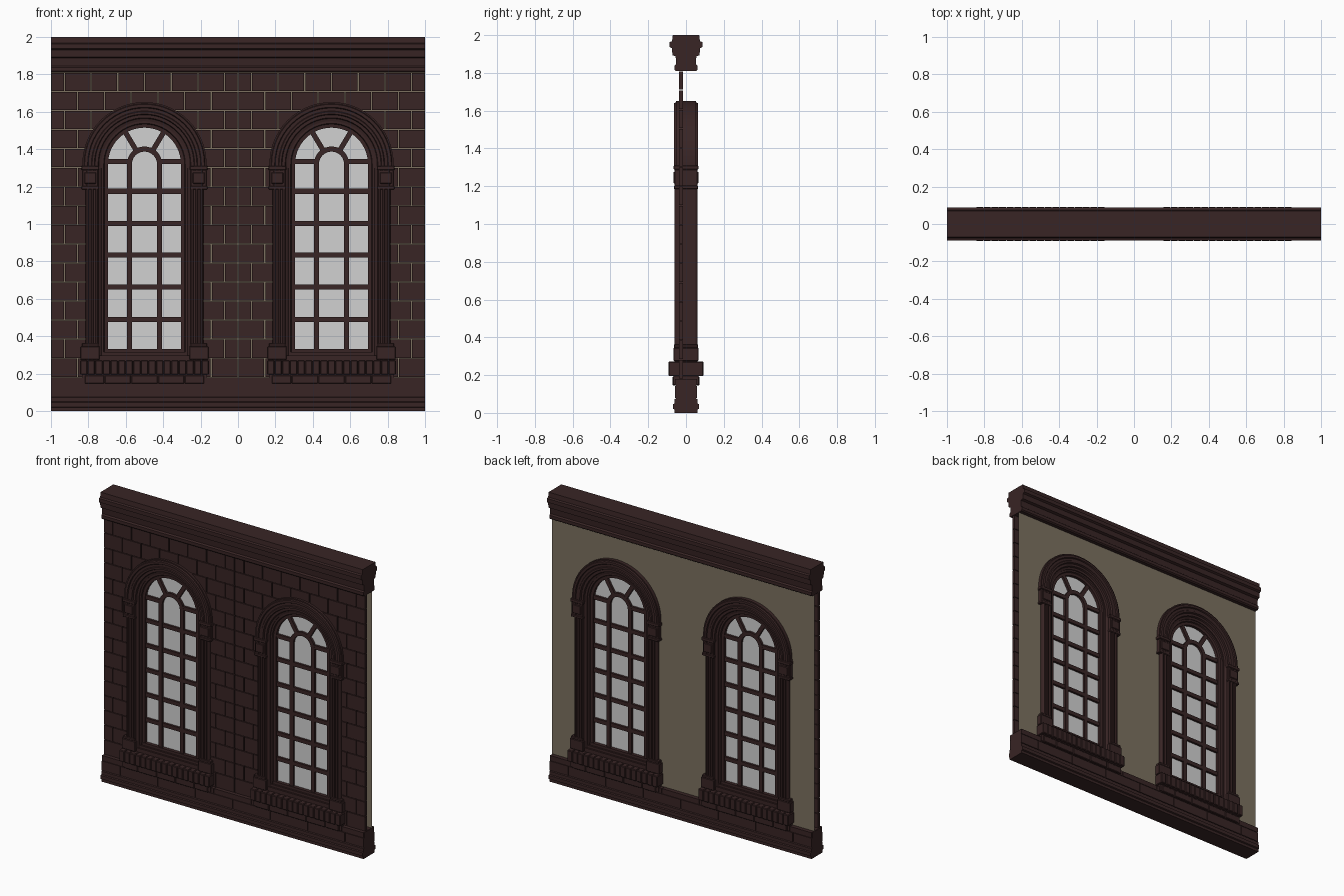
import bpy, bmesh, math
from mathutils import Matrix, Vector

if "Cube" in bpy.data.objects:
    bpy.data.objects.remove(bpy.data.objects["Cube"])


def material(name, rgb):
    m = bpy.data.materials.new(name)
    m.diffuse_color = (*rgb, 1)
    m.use_nodes = True
    m.node_tree.nodes["Principled BSDF"].inputs["Base Color"].default_value = m.diffuse_color
    return m


BROWN = material("dark brown stone", (0.040, 0.018, 0.018))
PLASTER = material("olive plaster", (0.20, 0.165, 0.115))
GLASS = material("pale glass", (0.64, 0.64, 0.64))

SPRING = 1.32            # height where the arches start
SEG = 28                 # arch segments
WALL_LOW, WALL_TOP = 0.18, 1.81


def finish(bm, name, mat, smooth=False, bevel=0):
    if bevel:
        bmesh.ops.bevel(bm, geom=bm.edges[:], offset=bevel, segments=1, affect='EDGES')
    bmesh.ops.recalc_face_normals(bm, faces=bm.faces[:])
    me = bpy.data.meshes.new(name)
    bm.to_mesh(me)
    bm.free()
    me.materials.append(mat)
    ob = bpy.data.objects.new(name, me)
    bpy.context.collection.objects.link(ob)
    if smooth:
        bpy.ops.object.select_all(action='DESELECT')
        ob.select_set(True)
        bpy.context.view_layer.objects.active = ob
        bpy.ops.object.shade_smooth_by_angle(angle=math.radians(25))
    return ob


def box(bm, x0, x1, y0, y1, z0, z1, turn=Matrix()):
    size = Matrix.Diagonal((x1 - x0, y1 - y0, z1 - z0, 1))
    place = Matrix.Translation(((x0 + x1) / 2, (y0 + y1) / 2, (z0 + z1) / 2))
    bmesh.ops.create_cube(bm, size=1, matrix=turn @ place @ size)


def loft(bm, rings):
    """Skin closed cross-sections into a capped solid."""
    rows = [[bm.verts.new(p) for p in r] for r in rings]
    n = len(rows[0])
    for a, b in zip(rows, rows[1:]):
        for i in range(n):
            j = (i + 1) % n
            bm.faces.new((a[i], a[j], b[j], b[i]))
    bm.faces.new(rows[0])
    bm.faces.new(rows[-1])


def both_sides(half):
    """Mirror a front half profile (u, depth) to the back."""
    return [(u, -d) for u, d in half] + [(u, d) for u, d in reversed(half)]


def arch_sweep(bm, cx, half, foot, zc=SPRING):
    prof = both_sides(half)
    stations = [(1, 0, foot)]
    stations += [(math.cos(math.pi * i / SEG), math.sin(math.pi * i / SEG), zc)
                 for i in range(SEG + 1)]
    stations.append((-1, 0, foot))
    loft(bm, [[(cx + r * dx, y, z + r * dz) for r, y in prof] for dx, dz, z in stations])


# Cornice and plinth: mouldings extruded along the wall
def moulding(name, half):
    bm = bmesh.new()
    prof = both_sides(half)
    loft(bm, [[(x, y, z) for z, y in prof] for x in (-1, 1)])
    finish(bm, name, BROWN)


moulding("cornice", [(1.81, .054), (1.817, .062), (1.838, .062), (1.846, .052), (1.888, .055),
                     (1.894, .072), (1.93, .074), (1.937, .087), (1.963, .087),
                     (1.968, .074), (2.0, .070)])
moulding("plinth", [(0, .060), (.018, .060), (.022, .069), (.046, .069), (.050, .061),
                    (.072, .061), (.076, .052), (.178, .052)])

# Plinth stones in two courses
bm = bmesh.new()
for z0, z1, w, shift in ((.078, .142, 2 / 7, 1 / 7), (.145, .18, 2 / 7, 0)):
    x = -1 - shift
    while x < .99:
        a, b = max(-1, x + .002), min(1, x + w - .002)
        if b > a:
            box(bm, a, b, -.058, .058, z0, z1)
        x += w
finish(bm, "plinth_stones", BROWN)

# Outer brickwork in staggered rows, each brick trimmed at the window openings
bm = bmesh.new()
ROWS, BW, GAP = 16, 1 / 7, .003
RH = (WALL_TOP - WALL_LOW) / ROWS


def keep_outside(a, b, z0):
    """Parts of the span a..b lying outside both window openings."""
    h = max(0, z0 - SPRING)
    half = math.sqrt(max(0, .25 ** 2 - h * h))
    spans = [(a, b)]
    for cx in (-.5, .5):
        lo, hi, out = cx - half, cx + half, []
        for s, e in spans:
            if half == 0 or e <= lo or s >= hi:
                out.append((s, e))
                continue
            if s < lo:
                out.append((s, lo))
            if e > hi:
                out.append((hi, e))
        spans = out
    return spans


for row in range(ROWS):
    z0 = WALL_LOW + row * RH
    shift = BW / 2 if row % 2 else 0
    for side in (-1, 0):
        for k in range(9):
            a = max(side, side + k * BW - shift)
            b = min(side + 1, side + (k + 1) * BW - shift)
            if b - a < .01:
                continue
            for s, e in keep_outside(a + GAP, b - GAP, z0):
                if e - s > .008:
                    box(bm, s, e, -.038, -.017, z0 + GAP, z0 + RH - GAP / 2)
finish(bm, "front_bricks", BROWN)

# Inner plaster sheet with two arched openings
bm = bmesh.new()
PY, HOLE = .03, .27


def sheet(*pts):
    bm.faces.new([bm.verts.new((x, PY, z)) for x, z in pts])


for cx in (-.5, .5):
    for s in (-1, 1):
        sheet((cx + s * HOLE, .23), (cx + s * .5, .23), (cx + s * .5, WALL_TOP), (cx + s * HOLE, WALL_TOP))
    sheet((cx - .5, .17), (cx + .5, .17), (cx + .5, .23), (cx - .5, .23))
    pts = [(cx + HOLE * math.cos(math.pi * i / SEG), SPRING + HOLE * math.sin(math.pi * i / SEG))
           for i in range(SEG + 1)]
    for p, q in zip(pts, pts[1:]):
        sheet(p, q, (q[0], WALL_TOP), (p[0], WALL_TOP))
bmesh.ops.remove_doubles(bm, verts=bm.verts[:], dist=1e-5)
finish(bm, "plaster_wall", PLASTER)

ARCH = [(.332, .054), (.324, .054), (.320, .063), (.304, .063), (.300, .056), (.284, .056),
        (.280, .062), (.268, .062), (.264, .050), (.248, .050), (.244, .040), (.230, .036)]
JAMB = [(.316, .050), (.308, .062), (.299, .062), (.296, .054), (.286, .054), (.283, .062),
        (.275, .062), (.272, .054), (.262, .054), (.259, .062), (.250, .062), (.247, .046),
        (.240, .044), (.230, .036)]
SASH = [(.236, .030), (.218, .030), (.214, .022), (.195, .020)]

for cx, tag in ((-.5, "left"), (.5, "right")):
    # Arched surround
    bm = bmesh.new()
    arch_sweep(bm, cx, ARCH, 1.295)
    finish(bm, tag + "_arch_surround", BROWN, smooth=True)

    # Fluted jambs, capitals and pedestal blocks
    bm = bmesh.new()
    for s in (-1, 1):
        loft(bm, [[(cx + s * r, y, z) for r, y in both_sides(JAMB)] for z in (.27, 1.30)])
    finish(bm, tag + "_jambs", BROWN)
    bm = bmesh.new()
    for s in (-1, 1):
        for r0, r1, d, z0, z1 in ((.242, .338, .066, 1.288, 1.31), (.248, .332, .060, 1.20, 1.288),
                                  (.258, .322, .067, 1.215, 1.275), (.244, .336, .064, 1.185, 1.203),
                                  (.240, .342, .066, .275, .345), (.246, .334, .064, .345, .362)):
            xs = sorted((cx + s * r0, cx + s * r1))
            box(bm, *xs, -d, d, z0, z1)
    finish(bm, tag + "_capitals_and_pedestals", BROWN, bevel=.003)

    # Sill of upright bricks over a supporting course
    bm = bmesh.new()
    n = 17
    for k in range(n):
        w = .69 / n
        x = cx - .345 + k * w
        box(bm, x + .001, x + w - .001, -.092, .092, .195, .272)
    for k in range(5):
        a, b = max(-.32, -.357 + k * BW), min(.32, -.357 + (k + 1) * BW)
        box(bm, cx + a + .001, cx + b - .001, -.072, .072, .146, .192)
    finish(bm, tag + "_sill_bricks", BROWN, bevel=.004)
    bm = bmesh.new()
    box(bm, cx - .335, cx + .335, -.066, .066, .15, .268)
    box(bm, cx - .24, cx + .24, -.048, .048, .265, .298)
    box(bm, cx - .24, cx + .24, -.036, .036, .298, .315)
    box(bm, cx - .235, cx + .235, -.024, .024, .315, .333)
    finish(bm, tag + "_sill_core", BROWN)

    # Sash frame and glazing bars
    bm = bmesh.new()
    arch_sweep(bm, cx, SASH, .30)
    finish(bm, tag + "_sash_frame", BROWN, smooth=True)
    bm = bmesh.new()
    B, D = .0135, .016
    arch_sweep(bm, cx, [(.094, D), (.067, D)], .32)
    for z in (.49, .663, .834, 1.003, 1.175):
        box(bm, cx - .2, cx + .2, -D + .001, D - .001, z - B, z + B)
    for s in (-1, 1):
        xs = sorted((cx + s * .085, cx + s * .2))
        box(bm, *xs, -D + .001, D - .001, 1.335 - B, 1.335 + B)
        turn = Matrix.Translation((cx, 0, SPRING)) @ Matrix.Rotation(s * math.radians(31), 4, 'Y')
        box(bm, -B, B, -D + .001, D - .001, .085, .20, turn)
    finish(bm, tag + "_glazing_bars", BROWN)

    # Glass pane
    bm = bmesh.new()
    rim = [(cx + .21, .31)] + [(cx + .21 * math.cos(math.pi * i / SEG),
                                SPRING + .21 * math.sin(math.pi * i / SEG))
                               for i in range(SEG + 1)] + [(cx - .21, .31)]
    bm.faces.new([bm.verts.new((x, 0, z)) for x, z in rim])
    finish(bm, tag + "_glass", GLASS)
